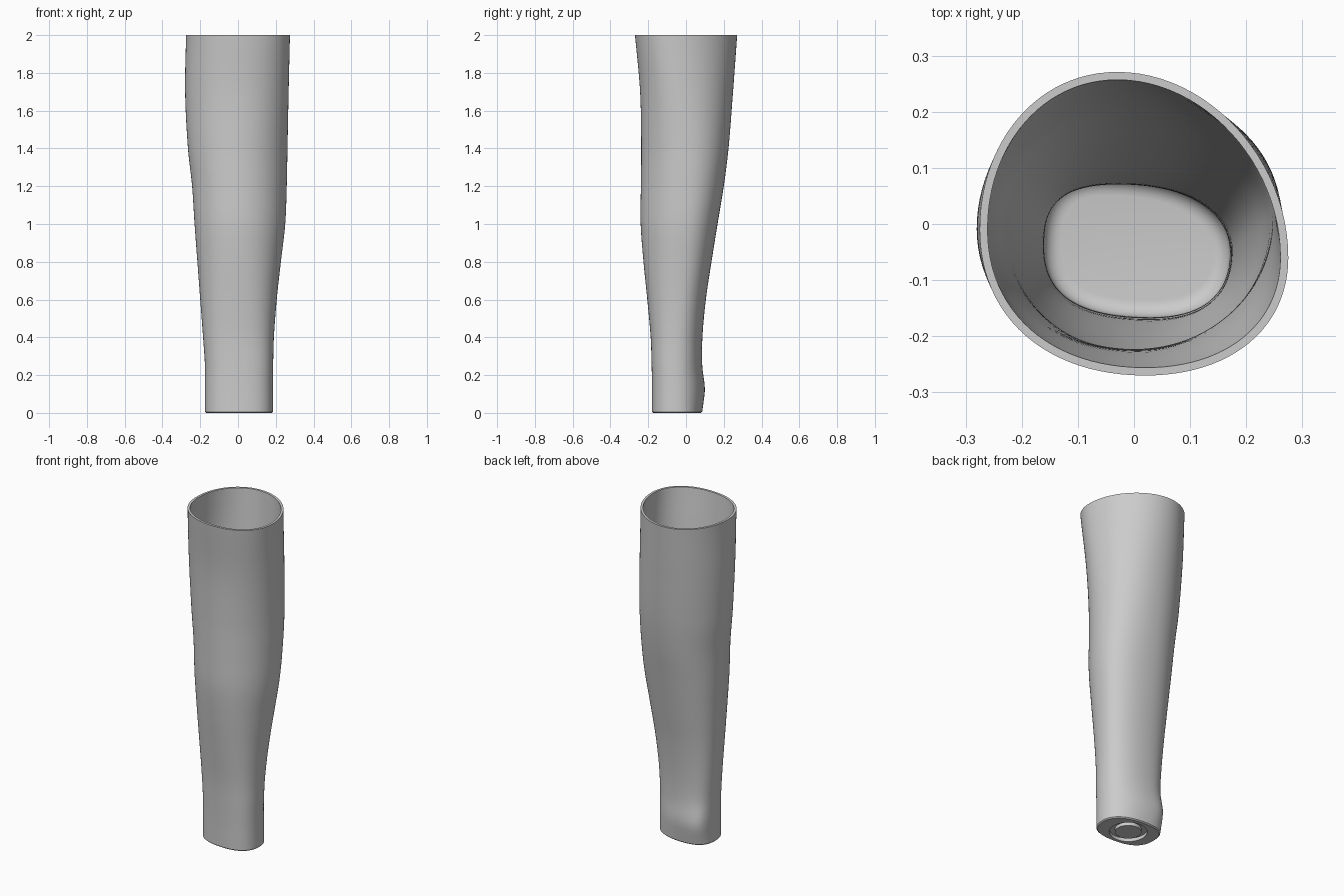
import bpy, bmesh, math
from mathutils import Vector

cube = bpy.data.objects.get("Cube")
if cube:
    bpy.data.objects.remove(cube, do_unlink=True)

SEG = 24          # points per quarter of a cross-section
WALL = 0.014

# Outline limits: height, x min, x max, y min, y max
LIMITS = [
    (0.0, -.175, .185, -.18, .085), (.05, -.175, .185, -.18, .092),
    (.13, -.175, .185, -.18, .1), (.25, -.175, .186, -.182, .086),
    (.4, -.185, .19, -.187, .087), (.6, -.2, .205, -.205, .105),
    (.8, -.215, .227, -.225, .135), (1, -.23, .25, -.24, .167),
    (1.2, -.243, .258, -.239, .2), (1.4, -.265, .262, -.237, .225),
    (1.7, -.28, .268, -.243, .249), (2, -.275, .275, -.27, .271)]

# Outline character: height, x of back, x of front, y of left, y of right,
# then roundness of the four corners, counter-clockwise from +x +y
SHAPES = [
    (0, -.03, .03, -.04, -.05, .62, .7, .68, .66),
    (.13, -.06, .03, -.04, -.05, .6, .76, .68, .66),
    (.3, -.03, .03, -.04, -.05, .62, .7, .68, .66),
    (1.3, 0, 0, -.01, .01, .61, .56, .56, .56),
    (2, -.03, .02, -.01, -.06, .53, .57, .6, .6)]


def sample(table, z):
    """Smooth (cubic Hermite) lookup of a table row at height z."""
    i = 0
    while i < len(table) - 2 and z > table[i + 1][0]:
        i += 1
    a, b = table[i], table[i + 1]
    before, after = table[max(i - 1, 0)], table[min(i + 2, len(table) - 1)]
    h = b[0] - a[0]
    t = (z - a[0]) / h
    row = []
    for p, q, r, s in zip(before[1:], a[1:], b[1:], after[1:]):
        m = (r - p) / (b[0] - before[0]) * h
        n = (s - q) / (after[0] - a[0]) * h
        c = r - q
        row.append(q + t * (m + t * (3 * c - 2 * m - n + t * (m + n - 2 * c))))
    return row


def outline(z, inset=0.0, height=None):
    """Closed cross-section made of four rounded quarters."""
    x0, x1, y0, y1 = sample(LIMITS, z)
    xb, xf, yl, yr, *round_ = sample(SHAPES, z)
    ends = [Vector((x1 - inset, yr)), Vector((xb, y1 - inset)),
            Vector((x0 + inset, yl)), Vector((xf, y0 + inset))]
    pts = []
    for q in range(4):
        a, d, k = ends[q], ends[(q + 1) % 4], round_[q]
        corner = Vector((a.x, d.y)) if q % 2 == 0 else Vector((d.x, a.y))
        b, c = a.lerp(corner, k), d.lerp(corner, k)
        for i in range(SEG):
            t = i / SEG
            u = 1 - t
            p = a * u**3 + b * (3 * u * u * t) + c * (3 * u * t * t) + d * t**3
            pts.append((p.x, p.y, z if height is None else height))
    return pts


def circle(radius, z):
    n = 4 * SEG
    return [(radius * math.cos(math.tau * i / n),
             radius * math.sin(math.tau * i / n) - .05, z) for i in range(n)]


def loft(name, loops, material):
    """Skin successive loops and cap the first and last."""
    bm = bmesh.new()
    rings = [[bm.verts.new(p) for p in loop] for loop in loops]
    for low, high in zip(rings, rings[1:]):
        for i in range(len(low)):
            j = (i + 1) % len(low)
            bm.faces.new((low[i], low[j], high[j], high[i]))
    bm.faces.new(rings[0][::-1])
    bm.faces.new(rings[-1])
    bmesh.ops.recalc_face_normals(bm, faces=bm.faces)
    mesh = bpy.data.meshes.new(name)
    bm.to_mesh(mesh)
    bm.free()
    mesh.materials.append(material)
    obj = bpy.data.objects.new(name, mesh)
    bpy.context.collection.objects.link(obj)
    bpy.ops.object.select_all(action='DESELECT')
    obj.select_set(True)
    bpy.context.view_layer.objects.active = obj
    bpy.ops.object.shade_smooth_by_angle(angle=math.radians(35))
    return obj


grey = bpy.data.materials.new("light grey")
grey.use_nodes = True
colour = (.6, .6, .6, 1)
grey.diffuse_color = colour
grey.node_tree.nodes["Principled BSDF"].inputs["Base Color"].default_value = colour

# Underside: central disc surrounded by a round groove
loops = [circle(.073, 0), circle(.073, .02), circle(.105, .02), circle(.105, 0)]

# Outer wall with a small chamfer at the foot
loops += [outline(0, .006)]
steps = 70
loops += [outline(.006 + (2 - .006) * i / steps) for i in range(steps + 1)]

# Flat rim, then the inner wall down to the filleted floor
FLOOR, FILLET = .045, .03
top = FLOOR + FILLET
loops += [outline(2 - (2 - top) * i / steps, WALL) for i in range(steps + 1)]
for i in range(1, 7):
    a = math.pi / 2 * i / 6
    loops.append(outline(top, WALL + FILLET * (1 - math.cos(a)),
                         top - FILLET * math.sin(a)))

loft("sleeve_shell", loops, grey)
